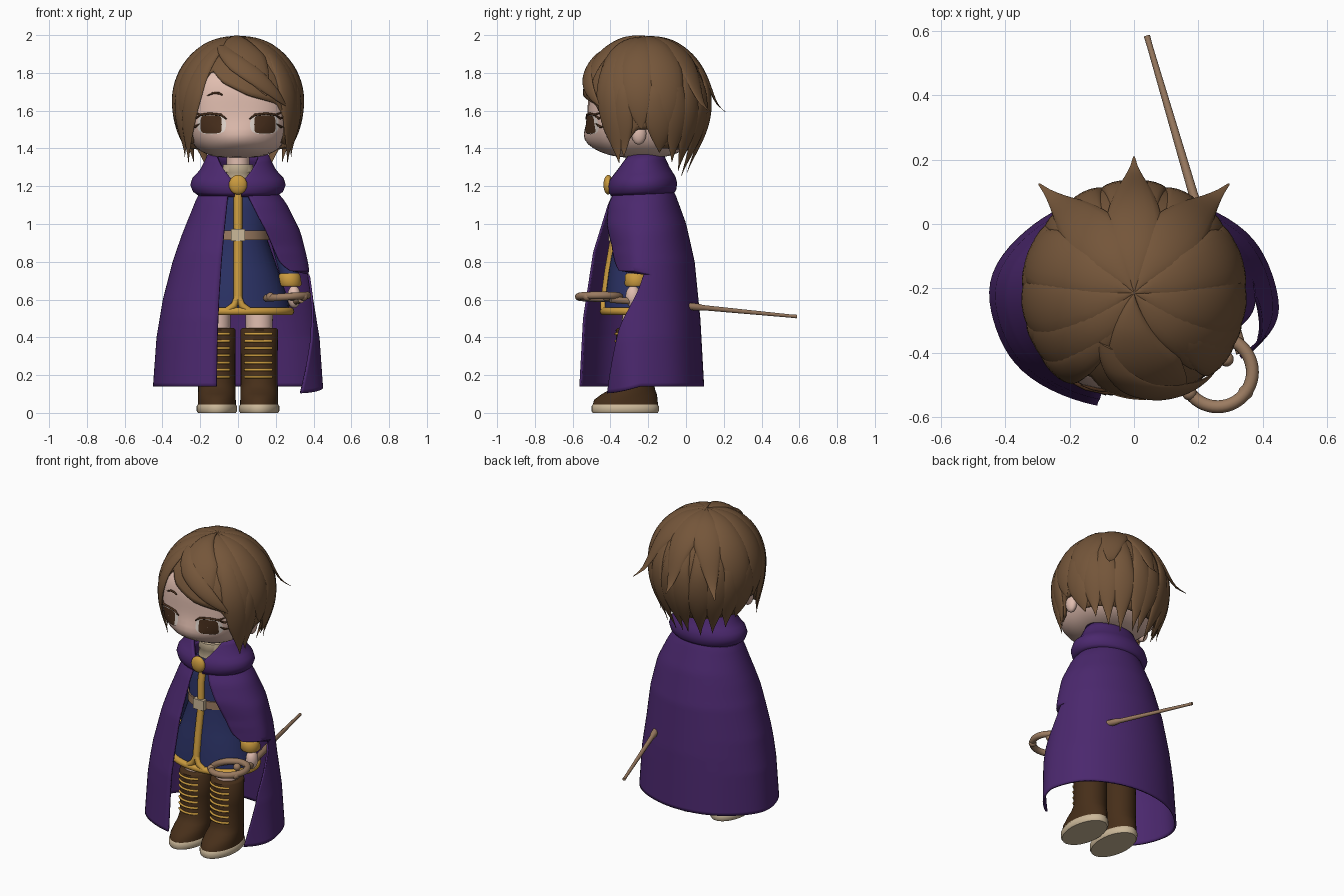
import bpy
from math import sin, cos, pi, radians, acos, degrees, exp
from mathutils import Vector

if "Cube" in bpy.data.objects:
    bpy.data.objects.remove(bpy.data.objects["Cube"])


def material(name, *rgb):
    m = bpy.data.materials.new(name)
    m.use_nodes = True
    m.diffuse_color = (*rgb, 1)
    m.node_tree.nodes["Principled BSDF"].inputs["Base Color"].default_value = (*rgb, 1)
    return m


HAIR = material("brown hair", .175, .092, .042)
CAPE = material("purple cloth", .07, .021, .155)
BLUE = material("blue cloth", .024, .032, .13)
GOLD = material("gold trim", .6, .33, .05)
BOOT = material("dark leather", .062, .028, .01)
CREAM = material("cream", .6, .48, .32)
SKIN = material("skin", .75, .51, .43)
WOOD = material("tan wood", .33, .2, .12)
DARK = material("dark brown", .065, .028, .012)
WHITE = material("eye white", .75, .66, .6)


def interp(x, table):
    for (x0, y0), (x1, y1) in zip(table, table[1:]):
        if x <= x1:
            return y0 + (y1 - y0) * max(0, (x - x0) / (x1 - x0))
    return table[-1][1]


def grid(name, rows, mat, wrap=True, caps=False, thick=0):
    """Skin a list of equally long point rows."""
    n = len(rows[0])
    faces = [(r * n + c, r * n + (c + 1) % n, (r + 1) * n + (c + 1) % n, (r + 1) * n + c)
             for r in range(len(rows) - 1) for c in range(n if wrap else n - 1)]
    if caps:
        faces += [tuple(range(n))[::-1], tuple(range((len(rows) - 1) * n, len(rows) * n))]
    me = bpy.data.meshes.new(name)
    me.from_pydata([p for row in rows for p in row], [], faces)
    me.materials.append(mat)
    ob = bpy.data.objects.new(name, me)
    bpy.context.collection.objects.link(ob)
    if thick:
        mod = ob.modifiers.new("thickness", "SOLIDIFY")
        mod.thickness, mod.offset = thick, 0
    return ob


def loft(name, sections, mat, n=32):
    """Stack of ellipses (z, rx, ry, cx, cy)."""
    return grid(name, [[(cx + rx * cos(2 * pi * i / n), cy + ry * sin(2 * pi * i / n), z)
                        for i in range(n)] for z, rx, ry, cx, cy in sections], mat, caps=True)


def ball(name, loc, size, mat):
    x, y, z = loc
    a, b, c = size
    return loft(name, [(z - c * cos(k), a * sin(k), b * sin(k), x, y)
                       for k in [.03 + (pi - .06) * i / 12 for i in range(13)]], mat, 24)


def tube(name, pts, mat, radius, radii=None, closed=False):
    cu = bpy.data.curves.new(name, "CURVE")
    cu.dimensions, cu.bevel_depth, cu.bevel_resolution, cu.use_fill_caps = "3D", radius, 3, True
    sp = cu.splines.new("POLY")
    sp.points.add(len(pts) - 1)
    sp.use_cyclic_u = closed
    for i, p in enumerate(pts):
        sp.points[i].co = (*p, 1)
        sp.points[i].radius = radii[i] if radii else 1
    cu.materials.append(mat)
    ob = bpy.data.objects.new(name, cu)
    bpy.context.collection.objects.link(ob)


def ring(cx, cy, z, rx, ry, a0=0, a1=360, n=48):
    """Arc points; 0 degrees faces the front."""
    return [(cx + rx * sin(a), cy - ry * cos(a), z)
            for a in [radians(a0 + (a1 - a0) * i / n) for i in range(n)]]


# Head: boxy rounded form with a soft muzzle
HX, HY, HZ = .28, -.23, 1.62


def bump(x, z):
    return .045 * exp(-(x / .13) ** 2 - ((z - 1.44) / .08) ** 2)


def face(x, z, out=0):
    c = .25 if z > HZ else .27
    k = max(0, 1 - abs(x / HX) ** 3 - abs((z - HZ) / c) ** 3)
    return (x, HY - .29 * k ** (1 / 3) - bump(x, z) - out, z)


rows = []
for i in range(33):
    t, row = .02 + (pi - .04) * i / 32, []
    for j in range(48):
        a = 2 * pi * j / 48
        d = Vector((sin(t) * cos(a), sin(t) * sin(a), -cos(t)))
        k = sum(abs(v / s) ** 3 for v, s in zip(d, (HX, .29, .25 if d.z > 0 else .27)))
        p = d * k ** (-1 / 3) + Vector((0, HY, HZ))
        if d.y < 0:
            p.y -= bump(p.x, p.z) * min(1, -d.y * 2)
        row.append(p)
    rows.append(row)
grid("head", rows, SKIN, caps=True)


# Eyes, lashes and brows laid on the face
def plate(name, x, z, rx, rz, mat, out, power):
    def se(v):
        return abs(v) ** power * (1 if v > 0 else -1)
    grid(name, [[face(x + k * rx * se(cos(a)), z + k * rz * se(sin(a)), out)
                 for a in [2 * pi * i / 32 for i in range(32)]]
                for k in (1, .75, .5, .25, .02)], mat)


for side, s in (("left", 1), ("right", -1)):
    plate(side + "_eye_white", s * .14, 1.527, .076, .052, WHITE, .004, .7)
    plate(side + "_iris", s * .142, 1.527, .056, .047, DARK, .008, .4)
    for part, pts in (("upper_lash", [(.06, 1.555), (.09, 1.578), (.15, 1.585), (.2, 1.577), (.25, 1.60)]),
                      ("lash_flick", [(.2, 1.575), (.225, 1.56), (.258, 1.562)]),
                      ("lower_flick", [(.205, 1.53), (.225, 1.515), (.245, 1.512)])):
        tube(side + "_" + part, [face(s * x, z, .006) for x, z in pts], DARK, .0065,
             [.5] + [1] * (len(pts) - 2) + [.2])
    tube(side + "_brow", [face(s * x, z, .003) for x, z in
         [(.08, 1.682), (.1, 1.692), (.13, 1.694), (.165, 1.678)]], DARK, .006, [.6, 1, 1, .3])
    ball(side + "_ear", (s * .275, -.25, 1.48), (.03, .04, .06), SKIN)


# Hair: a cap with a side-swept face opening, covered by tapered locks
def scalp(az, t, lift=0):
    a = radians(az)
    if t < 90:
        r, h = sin(radians(t)), cos(radians(t))
    else:
        k = (t - 90) / 90
        r, h = 1 - (.4 - .1 * cos(a)) * k * k, -1.1 * k
    return ((.335 + lift) * r * sin(a), -.215 - (.335 + lift) * r * cos(a), 1.64 + (.343 + lift) * h)


def polar(z):
    h = (z - 1.64) / .343
    return degrees(acos(min(1, h))) if h > 0 else 90 - h / 1.1 * 90


HAIRLINE = [(-180, 1.38), (-104, 1.4), (-95, 1.5), (-82, 1.5), (-70, 1.42), (-55, 1.42), (-44, 1.62),
            (-29, 1.82), (-15, 1.75), (10, 1.68), (38, 1.635), (47, 1.56), (54, 1.42), (70, 1.42),
            (82, 1.5), (95, 1.5), (104, 1.4), (180, 1.38)]
angles = [-180 + 3 * i for i in range(120)]
grid("hair_cap", [[scalp(a, 1 + (polar(interp(a, HAIRLINE)) - 1) * k / 20, -.008) for a in angles]
                  for k in range(21)], HAIR, thick=.02)


def lock(az0, t0, az1, t1, width, lift=.004, flick=0.0, taper=3.5):
    rows = []
    for i in range(25):
        s = i / 24
        t = t0 + (t1 - t0) * s
        w = width * min(1, .35 + 1.4 * s) * max(.02, 1 - s ** taper)
        # near the crown a lock keeps a limited share of the turn
        spread = min(28, degrees(w / (.34 * max(.05, sin(radians(min(t, 120)))))))
        az = az0 + (az1 - az0) * s
        up = lift + flick * s ** 9
        thick = .016 * max(.1, 1 - s ** 4) * min(1, .3 + 3 * s)
        rows.append([scalp(az + spread * cos(p), t, up + thick * sin(p))
                     for p in [2 * pi * j / 16 for j in range(16)]])
    grid("hair_lock", rows, HAIR, caps=True)


lock(180, .3, 180, 99, .115, .006, .085, 1.9)
lock(-12, .3, 26, 84, .13, .01)
lock(-26, 32, 47, 94, .085, .015)
lock(-30, 16, -62, 158, .07, .006, .03)
lock(45, 16, 62, 158, .08, .006, .03)
for s in (1, -1):
    lock(s * 148, .3, s * 139, 98, .12, .006, .11, 1.9)
    lock(s * 112, .3, s * 110, 128, .11, .007)
    lock(s * 76, .3, s * 86, 122, .11, .005)
    lock(s * 42, .3, s * 70, 130, .1, .004)
    lock(s * 68, 60, s * 68, 152, .065, .002, .03)
    lock(s * 100, 60, s * 106, 152, .085, .002)
    for az, end in ((118, 158), (134, 168), (152, 174), (172, 170)):
        lock(s * az, 50, s * (az + 3), end, .08, .002, .03, 3)

# Neck and collar
loft("neck", [(1.2, .06, .06, 0, -.26), (1.4, .06, .06, 0, -.26)], SKIN)
loft("collar", [(1.22, .085, .08, 0, -.265), (1.27, .078, .076, 0, -.265),
                (1.275, .084, .08, 0, -.265), (1.315, .078, .076, 0, -.265)], CREAM)

# Tunic with belt and gold trim
TUNIC = [(.52, .275, .195), (.6, .265, .19), (.75, .215, .17), (.92, .155, .14),
         (1.08, .165, .14), (1.18, .13, .12), (1.24, .07, .07)]
loft("tunic", [(z, rx, ry, 0, -.24) for z, rx, ry in TUNIC], BLUE)
tube("hem", ring(0, -.24, .538, .276, .195), GOLD, .022, closed=True)
tube("front_trim", [(0, -.24 - ry, z) for z, rx, ry in TUNIC[1:6]], GOLD, .023)
loft("belt", [(z, .165, .15, 0, -.24) for z in (.915, .965)], WOOD)
bpy.ops.mesh.primitive_cube_add(size=1, location=(0, -.395, .942))
buckle = bpy.context.object
buckle.name, buckle.scale = "buckle", (.075, .03, .065)
buckle.data.materials.append(CREAM)

for side, s in (("left", 1), ("right", -1)):
    tube(side + "_trim_curve", [(0, -.432, .62), (s * .02, -.437, .57), (s * .06, -.433, .54)], GOLD, .018)
    # Arms
    loft(side + "_sleeve", [(.72, .05, .05, s * .275, -.265), (.9, .055, .06, s * .23, -.25),
                            (1.05, .055, .06, s * .17, -.24), (1.13, .03, .04, s * .13, -.24)], BLUE)
    loft(side + "_cuff", [(.67, .052, .052, s * .277, -.265), (.68, .06, .06, s * .277, -.265),
                          (.728, .058, .058, s * .272, -.265), (.738, .05, .05, s * .272, -.265)], GOLD)
    ball(side + "_hand", (s * .297, -.28, .615), (.036, .04, .06), SKIN)
    # Legs and boots
    x = s * .112
    loft(side + "_leg", [(.4, .07, .07, x, -.27), (.62, .075, .075, x, -.26)], SKIN)
    loft(side + "_sole", [(0, .1, .172, x, -.322), (.01, .107, .178, x, -.322),
                          (.035, .107, .178, x, -.322), (.045, .1, .172, x, -.322)], CREAM)
    loft(side + "_boot", [(.04, .101, .173, x, -.322), (.07, .1, .168, x, -.318), (.1, .1, .145, x, -.3),
                          (.125, .099, .118, x, -.282), (.16, .098, .1, x, -.27),
                          (.3, .098, .1, x, -.27), (.44, .1, .102, x, -.27), (.45, .09, .09, x, -.27)], BOOT)
    for k in range(7):
        tube(side + "_lace", ring(x, -.27, .19 + .038 * k, .1, .102, -48, 48, 14), GOLD, .007)

# Cape: open at the front, gathered in over the left arm
WIDTH = [(.14, .443), (.4, .425), (.6, .392), (.8, .34), (.94, .292), (1.13, .215), (1.23, .16)]
FRONT = [(.14, -.57), (.5, -.55), (.85, -.495), (1.1, -.415), (1.23, -.35)]
BACK = [(.14, .09), (.5, .07), (.8, .04), (1.0, -.005), (1.15, -.06), (1.23, -.1)]
EDGE = [(.14, 49), (.45, 68), (.62, 84), (.735, 92), (.755, 46), (.8, 37), (.9, 31), (1.0, 25), (1.15, 14)]
SWELL = [(.6, 1), (.8, 1.07), (.97, 1.14), (1.1, 1.12), (1.2, 1)]
GATHER = [(.14, .8), (.5, 1), (.62, 1), (.74, .62), (.8, .65), (.88, .72), (1.0, .94), (1.1, 1)]
rows = []
for k in range(56):
    z = .14 + 1.09 * k / 55
    w, f, b = (interp(z, tab) for tab in (WIDTH, FRONT, BACK))
    edge = interp(z, EDGE)
    row = []
    for i in range(73):
        # even columns round the back, the last third follows the open edge
        a = radians(-15 - 5 * i if i <= 48 else -255 - (105 - edge) * (i - 48) / 24)
        left_front = max(0, sin(a)) * max(0, cos(a))
        wide = w * (1 + .012 * sin(6 * a) * (1.2 - z)) * (interp(z, SWELL) if sin(a) > 0 else 1)
        deep = (b - f) / 2 * (interp(z, GATHER) if left_front else 1)
        row.append((wide * sin(a), (f + b) / 2 - deep * cos(a), z - .13 * left_front * max(0, .7 - z)))
    rows.append(row)
grid("cape", rows, CAPE, wrap=False, thick=.012)

# Folded hood around the neck, parted at the front
HOOD = [(1.15, .2, .155, 5), (1.17, .23, .168, 4), (1.2, .242, .172, 4), (1.23, .232, .165, 7),
        (1.25, .212, .152, 13), (1.28, .188, .134, 22), (1.32, .168, .115, 34), (1.36, .15, .098, 48)]
grid("hood", [[(rx * sin(a), -.23 - ry * cos(a), z + .015 * (1 - cos(a)) / 2)
               for a in [radians(gap + (360 - 2 * gap) * i / 64) for i in range(65)]]
              for z, rx, ry, gap in HOOD], CAPE, wrap=False, thick=.022)
ball("clasp", (0, -.412, 1.208), (.048, .025, .052), GOLD)

# Cane with a slightly tilted loop handle, held in the left hand
path = [(.335, -.4, .6), (.3, -.28, .59), (.2, .04, .562), (.194, .06, .56), (.185, .09, .557),
        (.05, .55, .513), (.04, .585, .51)]
tube("cane_shaft", path, WOOD, .018, [1, 1, 1.1, 1.1, .8, .5, .55])
tube("cane_loop", [(x, y, z + .07 * (x - .26)) for x, y, z in ring(.26, -.46, .615, .108, .108)],
     WOOD, .02, closed=True)
for x, y in ((.172, -.525), (.347, -.523), (.287, -.42)):
    ball("cane_bead", (x, y, .615), (.023, .023, .023), WOOD)

# Turn curves into meshes and smooth everything, keeping hard edges
for kind in ("CURVE", "MESH"):
    bpy.ops.object.select_all(action="DESELECT")
    for ob in bpy.context.scene.objects:
        if ob.type == kind:
            ob.select_set(True)
            bpy.context.view_layer.objects.active = ob
    if kind == "CURVE":
        bpy.ops.object.convert(target="MESH")
bpy.ops.object.shade_smooth_by_angle(angle=radians(50))
